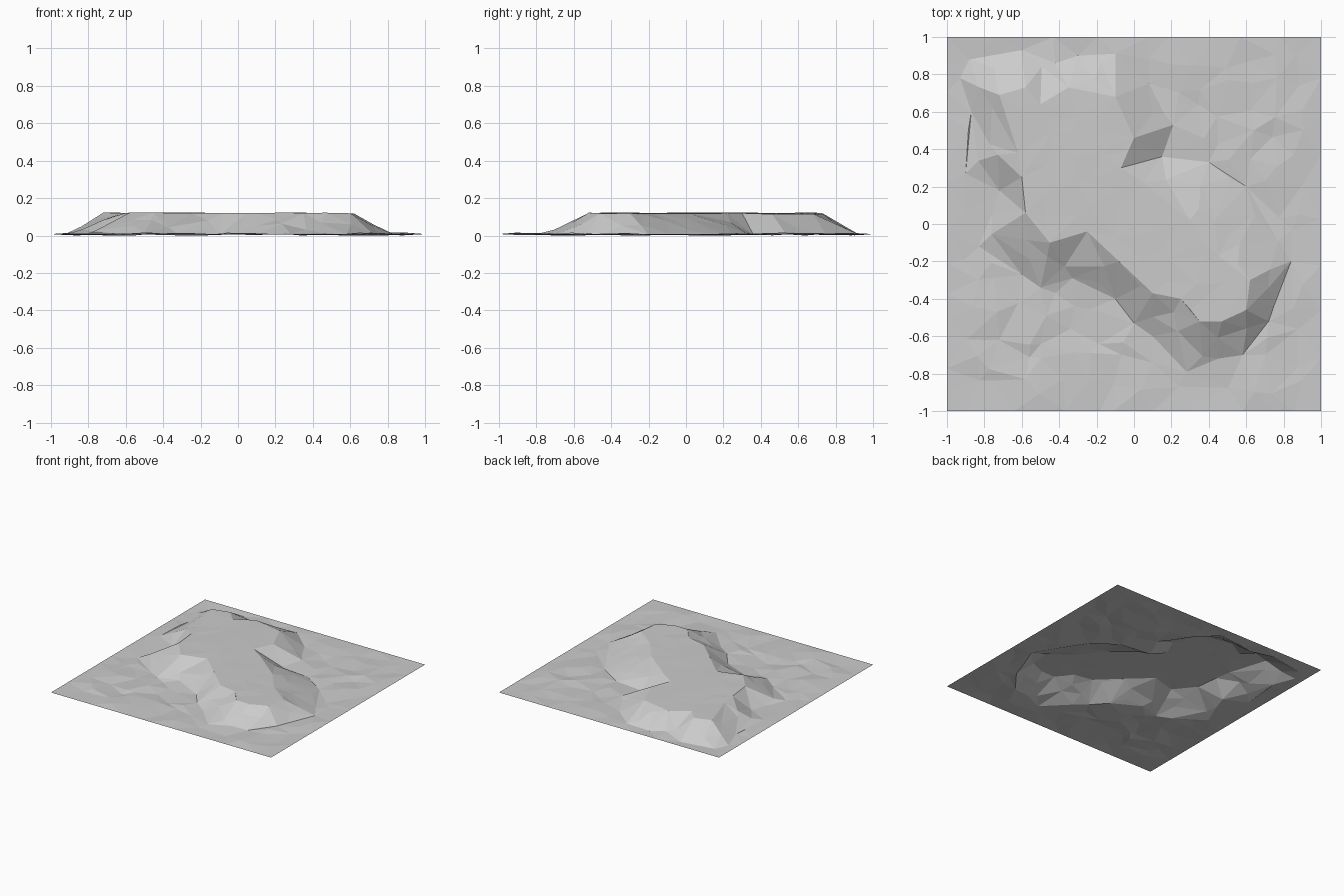
import bpy, bmesh, random
from mathutils import Vector
from mathutils.geometry import delaunay_2d_cdt, intersect_point_line

cube = bpy.data.objects.get("Cube")
if cube:
    bpy.data.objects.remove(cube)
random.seed(4)
TOP, BASE, CELLS = 0.115, 0.008, 15

# Outline of the raised plateau, and of the foot of its slopes
rim = [Vector(p) for p in (
    (-.72, .69), (-.62, .38), (-.6, .25), (-.58, .06), (-.45, -.1), (-.25, -.04),
    (-.08, -.2), (.1, -.37), (.25, -.4), (.35, -.52), (.47, -.52), (.6, -.46),
    (.62, -.3), (.45, -.17), (.3, .02), (.05, .22), (-.07, .3), (0, .46),
    (-.1, .68), (-.35, .73), (-.5, .64), (-.58, .73))]
foot = [Vector(p) for p in (
    (-.93, .78), (-.87, .6), (-.9, .27), (-.72, .18), (-.76, .05), (-.83, -.12),
    (-.6, -.27), (-.5, -.34), (-.33, -.29), (-.1, -.4), (0, -.53), (.1, -.6),
    (.28, -.79), (.45, -.72), (.58, -.7), (.72, -.52), (.84, -.2), (.77, -.09),
    (.6, .2), (.4, .33), (.15, .36), (.21, .53), (.08, .75), (-.1, .91),
    (-.3, .9), (-.42, .86), (-.6, .93), (-.88, .88))]


def sides(loop):
    return list(zip(loop, loop[1:] + loop[:1]))


def inside(p, loop):
    hit = False
    for a, b in sides(loop):
        if (a.y > p.y) != (b.y > p.y):
            if p.x < a.x + (p.y - a.y) * (b.x - a.x) / (b.y - a.y):
                hit = not hit
    return hit


def distance(p, loop):
    best = 9.0
    for a, b in sides(loop):
        q, t = intersect_point_line(p, a, b)
        q = a.lerp(b, min(1, max(0, t)))
        best = min(best, (p - q.to_2d()).length)
    return best


def height(p):
    if max(abs(p.x), abs(p.y)) > 0.99:
        return BASE
    rough = random.uniform(-1, 1)
    to_rim, to_foot = distance(p, rim), distance(p, foot)
    if inside(p, rim) or to_rim < 1e-4:
        fall = 1 - 0.1 * max(0, p.x + p.y)
        return BASE + TOP * fall - 0.003 * abs(rough)
    if inside(p, foot) and to_foot > 1e-4:
        return BASE + TOP * to_foot / (to_foot + to_rim) + 0.003 * rough
    return BASE + 0.008 * rough


# Scattered ground points around the fixed plateau and foot lines
points = rim + foot
step = 2 / CELLS
for i in range(CELLS + 1):
    for j in range(CELLS + 1):
        p = Vector((i * step - 1, j * step - 1))
        if 0 < i < CELLS:
            p.x += random.uniform(-.35, .35) * step
        if 0 < j < CELLS:
            p.y += random.uniform(-.35, .35) * step
        if min((p - q).length for q in rim + foot) > 0.075:
            points.append(p)
n, m = len(rim), len(foot)
edges = [(i, (i + 1) % n) for i in range(n)]
edges += [(n + i, n + (i + 1) % m) for i in range(m)]
flat, _, tris, *_ = delaunay_2d_cdt(points, edges, [], 0, 1e-5)

# Faceted terrain sheet
bm = bmesh.new()
verts = [bm.verts.new((p.x, p.y, height(p))) for p in flat]
for tri in tris:
    face = bm.faces.new([verts[i] for i in tri])
    face.normal_update()
    if face.normal.z < 0:
        face.normal_flip()
lowest = min(v.co.z for v in bm.verts)
for v in bm.verts:
    v.co.z -= lowest
mesh = bpy.data.meshes.new("terrain")
bm.to_mesh(mesh)
bm.free()
terrain = bpy.data.objects.new("terrain", mesh)
bpy.context.collection.objects.link(terrain)

# Single stone colour
stone = bpy.data.materials.new("light grey stone")
stone.use_nodes = True
grey = (0.6, 0.6, 0.6, 1)
stone.diffuse_color = grey
stone.node_tree.nodes["Principled BSDF"].inputs["Base Color"].default_value = grey
mesh.materials.append(stone)
